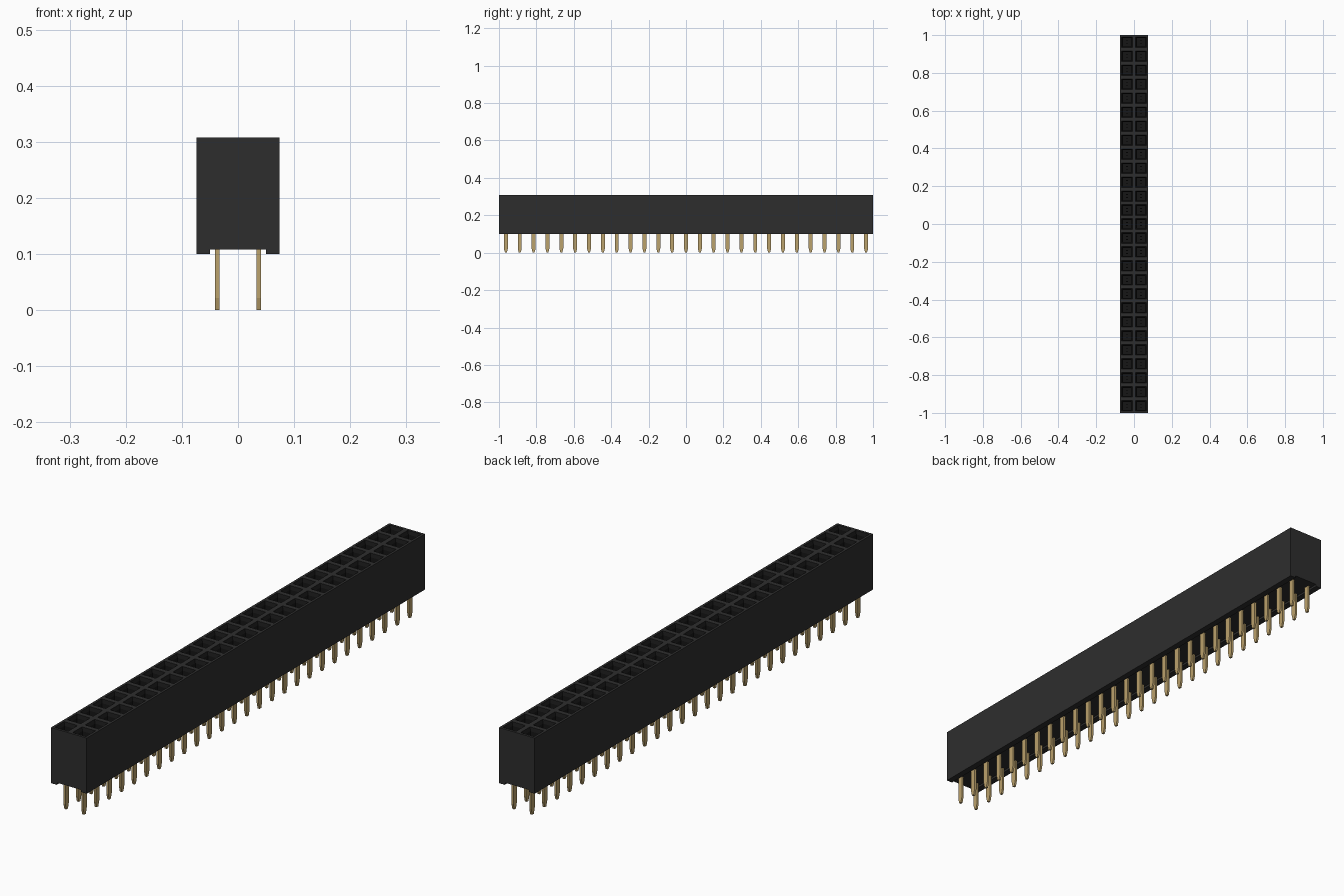
import bpy, bmesh
from mathutils import Matrix

ROWS, PITCH = 27, 2 / 27
HALF_W, TOP, BOTTOM, CHANNEL = PITCH, 0.308, 0.10, 0.108

cube = bpy.data.objects.get("Cube")
if cube:
    bpy.data.objects.remove(cube)


def material(name, color):
    m = bpy.data.materials.new(name)
    m.use_nodes = True
    m.diffuse_color = color
    bsdf = next(n for n in m.node_tree.nodes if n.type == 'BSDF_PRINCIPLED')
    bsdf.inputs["Base Color"].default_value = color
    bsdf.inputs["Roughness"].default_value = 0.6
    return m


black = material("black plastic", (0.027, 0.027, 0.027, 1))
dark = material("dark socket interior", (0.008, 0.008, 0.008, 1))
gold = material("gold metal", (0.5, 0.36, 0.15, 1))


def finish(name, bm, *mats):
    mesh = bpy.data.meshes.new(name)
    bm.to_mesh(mesh)
    bm.free()
    for m in mats:
        mesh.materials.append(m)
    obj = bpy.data.objects.new(name, mesh)
    bpy.context.collection.objects.link(obj)
    return obj


def box(bm, center, size):
    mat = Matrix.Translation(center) @ Matrix.Diagonal((*size, 1))
    return bmesh.ops.create_cube(bm, size=1, matrix=mat)["verts"]


# Housing: channel-bottomed profile swept along y
bm = bmesh.new()
lip = 0.05
profile = [(-HALF_W, TOP), (-HALF_W, BOTTOM), (-lip, BOTTOM), (-lip, CHANNEL),
           (lip, CHANNEL), (lip, BOTTOM), (HALF_W, BOTTOM), (HALF_W, TOP)]
front = [bm.verts.new((x, -1, z)) for x, z in profile]
back = [bm.verts.new((x, 1, z)) for x, z in profile]
for i in range(len(profile) - 1):
    bm.faces.new((front[i], back[i], back[i + 1], front[i + 1]))
bm.faces.new(front)
bm.faces.new(back[::-1])

# Top: one cell per socket, inset into a funnel and a deep shaft
grid = bmesh.ops.create_grid(
    bm, x_segments=2, y_segments=ROWS, size=1,
    matrix=Matrix.Translation((0, 0, TOP)) @ Matrix.Diagonal((HALF_W, 1, 1, 1)))
cells = list({f for v in grid["verts"] for f in v.link_faces})
bmesh.ops.inset_individual(bm, faces=cells, thickness=0.013)
funnel = bmesh.ops.inset_individual(bm, faces=cells, thickness=0.009, depth=-0.012)
shaft = bmesh.ops.inset_individual(bm, faces=cells, thickness=0.0005, depth=-0.13)
for f in cells + shaft["faces"] + funnel["faces"]:
    f.material_index = 1
bmesh.ops.remove_doubles(bm, verts=bm.verts, dist=0.0001)
finish("socket_housing", bm, black, dark)

# Pins and the paired spring leaves inside each socket
pins, leaves = bmesh.new(), bmesh.new()
for side in (-1, 1):
    x = side * PITCH / 2
    for row in range(ROWS):
        y = (row + 0.5) * PITCH - 1
        verts = box(pins, (x, y, 0.071), (0.008, 0.021, 0.098))
        lower = [v for v in verts if v.co.z < 0.05]
        base = bmesh.ops.extrude_face_region(
            pins, geom=[f for f in lower[0].link_faces if all(v in lower for v in f.verts)])
        # Tapered tip
        for v in [g for g in base["geom"] if isinstance(g, bmesh.types.BMVert)]:
            v.co.z = 0
            v.co.y = y + (v.co.y - y) * 0.45
        for s in (-1, 1):
            box(leaves, (x, y + s * 0.008, 0.2), (0.01, 0.003, 0.08))
for bm in (pins, leaves):
    bmesh.ops.recalc_face_normals(bm, faces=bm.faces)
# Remove the hidden face left inside each tip joint
inner = [f for f in pins.faces if abs(f.normal.z) > 0.99 and 0.01 < f.calc_center_median().z < 0.05]
bmesh.ops.delete(pins, geom=inner, context='FACES_ONLY')
bmesh.ops.recalc_face_normals(pins, faces=pins.faces)
finish("solder_pins", pins, gold)
finish("contact_leaves", leaves, dark)
